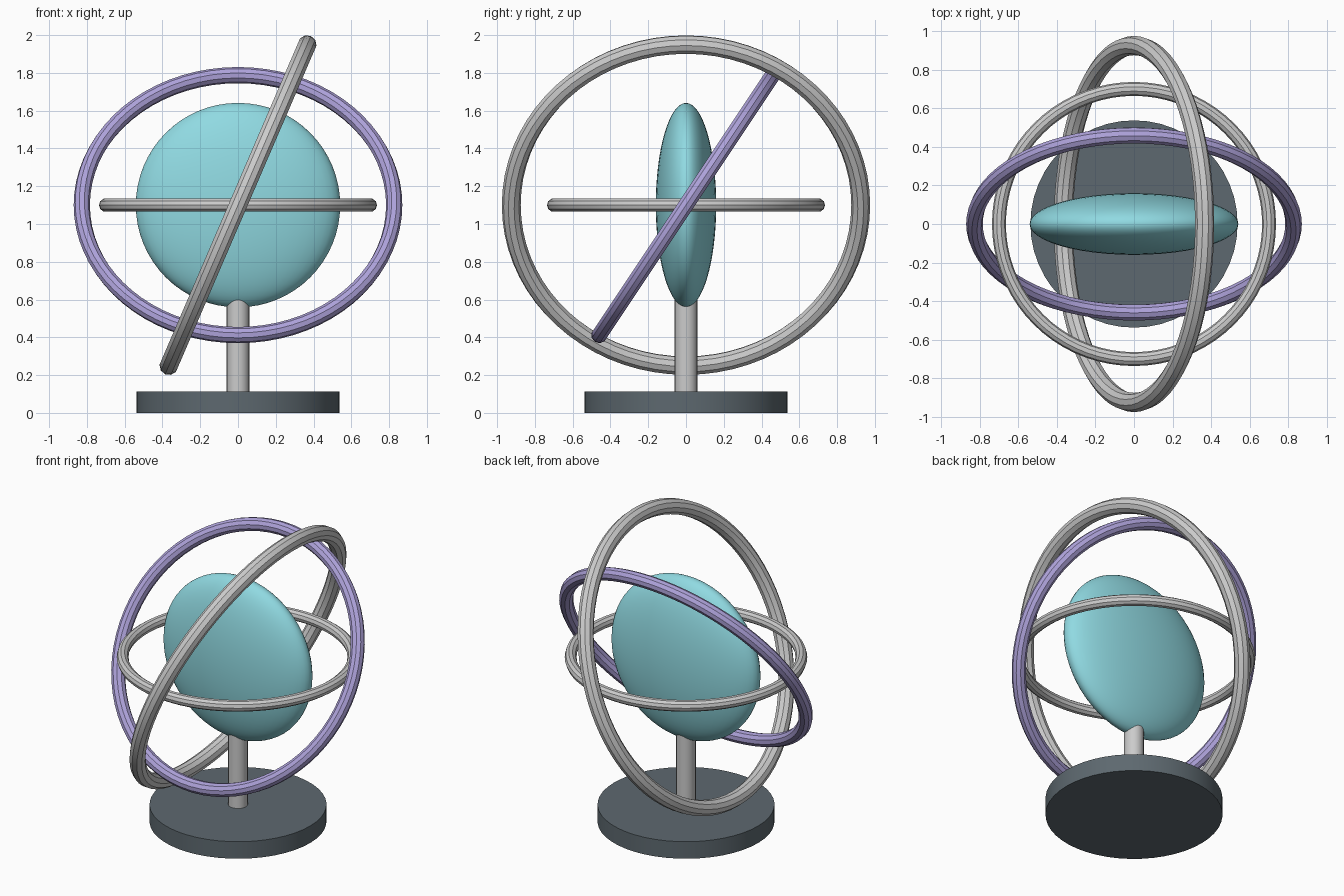
import bpy
from math import radians

if "Cube" in bpy.data.objects:
    bpy.data.objects.remove(bpy.data.objects["Cube"])

CENTRE = (0, 0, 1.1)


def finish(name, colour=None):
    ob = bpy.context.object
    ob.name = name
    bpy.ops.object.shade_smooth_by_angle(angle=radians(30))
    if colour:
        mat = bpy.data.materials.new(name + "_colour")
        mat.diffuse_color = (*colour, 1)
        mat.use_nodes = True
        mat.node_tree.nodes["Principled BSDF"].inputs["Base Color"].default_value = mat.diffuse_color
        ob.data.materials.append(mat)
    return ob


def cylinder(name, radius, z0, z1, sides, colour=None):
    bpy.ops.mesh.primitive_cylinder_add(vertices=sides, radius=radius, depth=z1 - z0,
                                        location=(0, 0, (z0 + z1) / 2))
    return finish(name, colour)


def ring(name, radius, tube, tilt_x=0, tilt_y=0, colour=None):
    bpy.ops.mesh.primitive_torus_add(major_radius=radius, minor_radius=tube,
                                     major_segments=72, minor_segments=10,
                                     location=CENTRE,
                                     rotation=(radians(tilt_x), radians(tilt_y), 0))
    return finish(name, colour)


# Round foot and post, the post sinking into the disc
cylinder("base", 0.537, 0, 0.114, 48, (0.11, 0.14, 0.16))
cylinder("post", 0.06, 0.11, 0.62, 20)

# Flattened lens-shaped disc
bpy.ops.mesh.primitive_uv_sphere_add(segments=48, ring_count=32, radius=1, location=CENTRE)
bpy.context.object.scale = (0.541, 0.16, 0.541)
bpy.ops.object.transform_apply(location=False, rotation=False, scale=True)
finish("lens_disc", (0.28, 0.70, 0.76))

# Three rings round the same centre
ring("inner_ring", 0.70, 0.036)
ring("middle_ring", 0.827, 0.043, tilt_x=56.3, colour=(0.42, 0.36, 0.70))
ring("outer_ring", 0.925, 0.05, tilt_y=-66.7)
